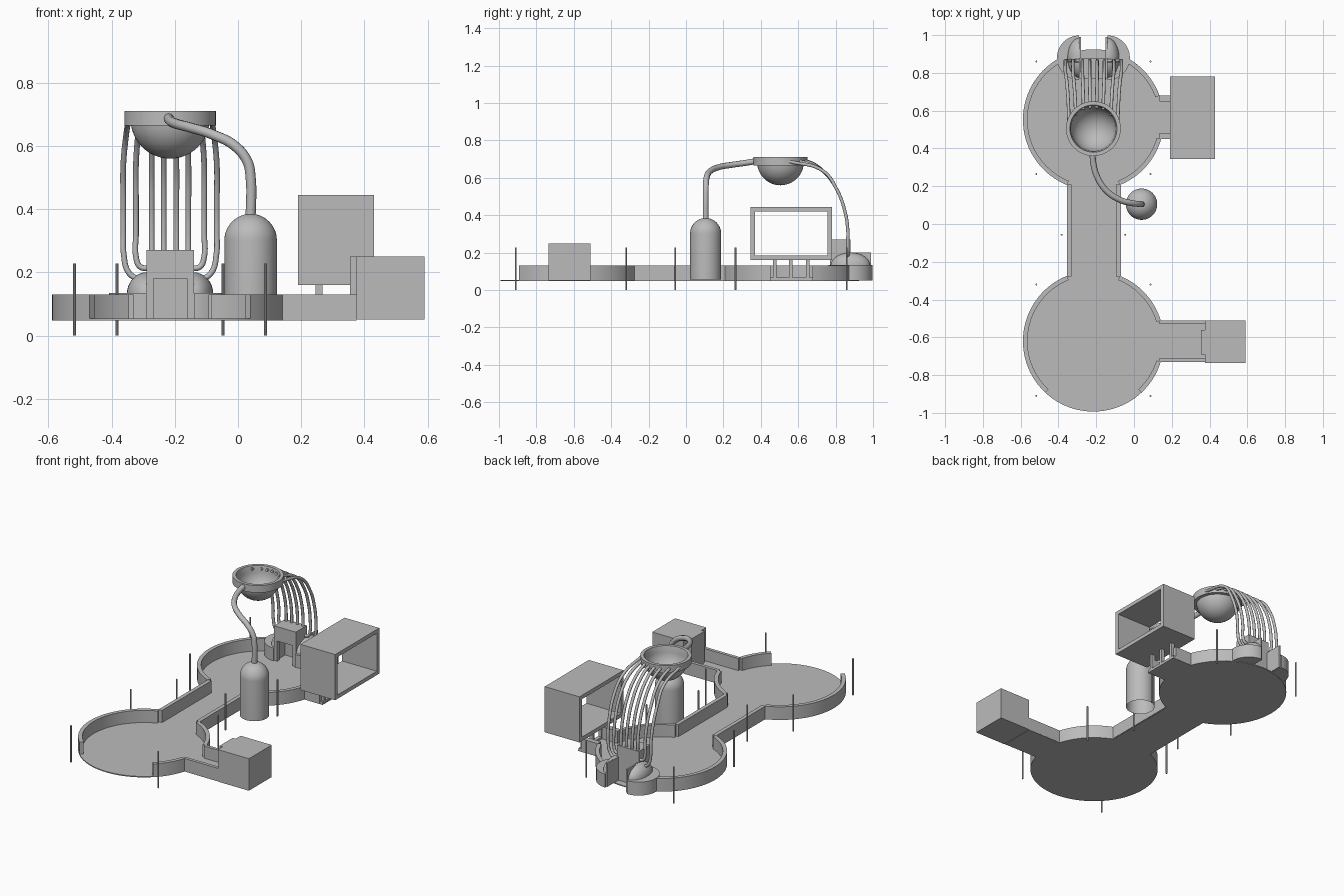
import bpy, bmesh, math
from mathutils import Vector

if "Cube" in bpy.data.objects:
    bpy.data.objects.remove(bpy.data.objects["Cube"])

grey = bpy.data.materials.new("plain grey")
grey.diffuse_color = (0.5, 0.5, 0.5, 1)
grey.use_nodes = True
grey.node_tree.nodes["Principled BSDF"].inputs["Base Color"].default_value = grey.diffuse_color
CX, LOW_Y, UP_Y, R = -0.215, -0.62, 0.552, 0.373
Z0, Z1 = 0.05, 0.13


def finish(name, bm, smooth=False):
    bmesh.ops.recalc_face_normals(bm, faces=bm.faces)
    me = bpy.data.meshes.new(name)
    bm.to_mesh(me)
    bm.free()
    ob = bpy.data.objects.new(name, me)
    bpy.context.collection.objects.link(ob)
    me.materials.append(grey)
    if smooth:
        bpy.ops.object.select_all(action='DESELECT')
        ob.select_set(True)
        bpy.context.view_layer.objects.active = ob
        bpy.ops.object.shade_smooth_by_angle(angle=math.radians(35))
    return ob


def prism(name, pts, z0, z1, smooth=True):
    bm = bmesh.new()
    f = bm.faces.new([bm.verts.new((x, y, z0)) for x, y in pts])
    top = bmesh.ops.extrude_face_region(bm, geom=[f])
    bmesh.ops.translate(bm, vec=(0, 0, z1 - z0),
                        verts=[v for v in top['geom'] if isinstance(v, bmesh.types.BMVert)])
    return finish(name, bm, smooth)


def box(name, x0, x1, y0, y1, z0, z1):
    return prism(name, [(x0, y0), (x1, y0), (x1, y1), (x0, y1)], z0, z1, False)


def arc(cx, cy, r, a, b):
    n = max(4, int(abs(b - a) / 4))
    return [(cx + r * math.cos(math.radians(a + (b - a) * i / n)),
             cy + r * math.sin(math.radians(a + (b - a) * i / n))) for i in range(n + 1)]


def lathe(name, profile, loc, steps=48):
    bm = bmesh.new()
    vs = [bm.verts.new((r, 0, z)) for r, z in profile]
    es = [bm.edges.new(p) for p in zip(vs, vs[1:])]
    bmesh.ops.spin(bm, geom=vs + es, axis=(0, 0, 1), cent=(0, 0, 0),
                   angle=math.tau, steps=steps, use_duplicate=False)
    bmesh.ops.remove_doubles(bm, verts=bm.verts, dist=1e-5)
    ob = finish(name, bm, True)
    ob.location = loc
    return ob


def pipe(name, pts, r):
    cu = bpy.data.curves.new(name, 'CURVE')
    cu.dimensions = '3D'
    cu.bevel_depth = r
    cu.bevel_resolution = 3
    cu.use_fill_caps = True
    sp = cu.splines.new('BEZIER')
    sp.resolution_u = 8
    sp.bezier_points.add(len(pts) - 1)
    for p, co in zip(sp.bezier_points, pts):
        p.co = co
        p.handle_left_type = p.handle_right_type = 'AUTO'
    ob = bpy.data.objects.new(name, cu)
    bpy.context.collection.objects.link(ob)
    cu.materials.append(grey)
    bpy.ops.object.select_all(action='DESELECT')
    ob.select_set(True)
    bpy.context.view_layer.objects.active = ob
    bpy.ops.object.convert(target='MESH')


# floor: two round pools, corridor and two side channels in one outline
floor = arc(CX, LOW_Y, R, 112, 343) + [(0.375, -0.73), (0.375, -0.51)]
floor += arc(CX, LOW_Y, R, 17, 68) + arc(CX, UP_Y, R, -68, -16)
floor += [(0.27, 0.449), (0.27, 0.68)] + arc(CX, UP_Y, R, 20, 248)
prism("floor", floor, 0.048, 0.054)

# curved rim walls
for i, (cy, a, b) in enumerate([(LOW_Y, 112, 227), (LOW_Y, 17, 68), (LOW_Y, -47, -17),
                                (UP_Y, 20, 62), (UP_Y, -68, -16), (UP_Y, 118, 248)]):
    prism(f"rim_wall_{i}", arc(CX, cy, R, a, b) + arc(CX, cy, R - 0.024, b, a), Z0, Z1)

# corridor and channel walls
for i, x in enumerate((-0.355, -0.094)):
    box(f"corridor_wall_{i}", x, x + 0.024, -0.277, 0.21, Z0, Z1)
for i, y in enumerate((-0.73, -0.53)):
    box(f"lower_channel_wall_{i}", 0.135, 0.375, y, y + 0.02, Z0, Z1)
for i, y in enumerate((0.449, 0.648)):
    box(f"upper_channel_wall_{i}", 0.135, 0.25, y, y + 0.032, Z0, Z1)

# end box of the lower channel
box("end_box", 0.375, 0.59, -0.735, -0.51, 0.05, 0.25)
box("end_box_entry", 0.355, 0.375, -0.69, -0.56, 0.054, 0.25)

# open box tube on short posts
bx0, bx1, by0, by1, bz0, bz1, t = 0.19, 0.43, 0.345, 0.78, 0.16, 0.445, 0.024
box("tube_bottom", bx0, bx1, by0, by1, bz0, bz0 + t)
box("tube_top", bx0, bx1, by0, by1, bz1 - t, bz1)
for i, y in enumerate((by0, by1 - t)):
    box(f"tube_side_{i}", bx0, bx1, y, y + t, bz0 + t, bz1 - t)
for i, y in enumerate((0.465, 0.552, 0.642)):
    box(f"tube_post_{i}", 0.245, 0.268, y, y + 0.018, 0.05, bz0)
box("post_sill", 0.245, 0.268, 0.45, 0.68, 0.05, 0.066)

# domed tank with its feed pipe
dome = [(0.083 * math.cos(k * math.pi / 24), 0.302 + 0.083 * math.sin(k * math.pi / 24))
        for k in range(13)]
lathe("domed_tank", [(0.083, 0.055)] + dome, (0.04, 0.105, 0))
pipe("feed_pipe", [(0.04, 0.105, 0.37), (0.04, 0.105, 0.5), (0.03, 0.106, 0.55),
                   (-0.01, 0.11, 0.6), (-0.08, 0.13, 0.636), (-0.15, 0.18, 0.658),
                   (-0.195, 0.25, 0.67), (-0.215, 0.32, 0.68), (-0.22, 0.38, 0.69)], 0.016)

# bowl with a thick collar
quarter = [k * math.pi / 24 for k in range(13)]
outer = [(0.125 * math.sin(a), 0.685 - 0.125 * math.cos(a)) for a in quarter[:-1]]
inner = [(0.119 * math.sin(a), 0.685 - 0.119 * math.cos(a)) for a in reversed(quarter)]
collar = [(0.124, 0.665), (0.145, 0.665), (0.145, 0.71), (0.125, 0.71)]
lathe("bowl", outer + collar + inner, (CX, 0.505, 0))

# hoses from the bowl to the manifold, mirrored left and right
for side in (-1, 1):
    for i, (s, e) in enumerate([(0.018, 0.02), (0.053, 0.058), (0.095, 0.108), (0.13, 0.148)]):
        y0 = 0.505 + math.sqrt(0.135 ** 2 - s * s)
        path = [(s, y0 - 0.025, 0.692), (s, y0 + 0.02, 0.685), ((s + e) / 2, 0.735, 0.635),
                (e, 0.805, 0.54), (e, 0.85, 0.42), (e, 0.865, 0.32)]
        if i < 2:
            path += [(e, 0.865, 0.24)]
        elif i == 2:
            path += [(e, 0.865, 0.25), (0.095, 0.865, 0.218), (0.07, 0.865, 0.212)]
        else:
            path += [(0.147, 0.865, 0.26), (0.13, 0.865, 0.198), (0.09, 0.865, 0.172)]
        pipe(f"hose_{'left' if side < 0 else 'right'}_{i}",
             [(CX + side * x, y, z) for x, y, z in path], 0.009)

# manifold: half-round bases, humps and side plates
for side in (-1, 1):
    tag = 'left' if side < 0 else 'right'
    px = CX + side * 0.075
    a = 90 if side < 0 else -90
    prism(f"manifold_base_{tag}", arc(px, 0.88, 0.118, a, a + 180), Z0, Z1 + 0.004)
    bm = bmesh.new()
    bmesh.ops.create_uvsphere(bm, u_segments=32, v_segments=16, radius=1)
    for co, no in (((0, 0, 0), (0, 0, 1)), ((0, 0, 0), (side, 0, 0))):
        bmesh.ops.bisect_plane(bm, geom=bm.verts[:] + bm.edges[:] + bm.faces[:], dist=1e-5,
                               plane_co=co, plane_no=no, clear_inner=True)
    for v in bm.verts:
        v.co = Vector((px + v.co.x * 0.062, 0.88 + v.co.y * 0.105, 0.13 + v.co.z * 0.07))
    finish(f"hump_{tag}", bm, True)
    xs = sorted((px, px - side * 0.01))
    box(f"side_plate_{tag}", *xs, 0.77, 0.99, 0.054, 0.2)
    box(f"front_leg_{tag}", *sorted((px, px - side * 0.022)), 0.77, 0.79, 0.054, 0.2)

# manifold block where the middle hoses end
box("manifold_block", -0.29, -0.14, 0.77, 0.88, 0.2, 0.27)
box("front_lintel", -0.29, -0.14, 0.77, 0.79, 0.18, 0.2)
box("back_panel", -0.282, -0.148, 0.865, 0.88, 0.054, 0.2)

# thin stakes
for i, (dx, y) in enumerate([(0.302, 0.86), (0.302, 0.265), (0.168, -0.057),
                             (0.302, -0.32), (0.302, -0.91)]):
    for side in (-1, 1):
        prism(f"stake_{i}_{'left' if side < 0 else 'right'}",
              arc(CX + side * dx, y, 0.005, 0, 324)[::9], 0, 0.228)
